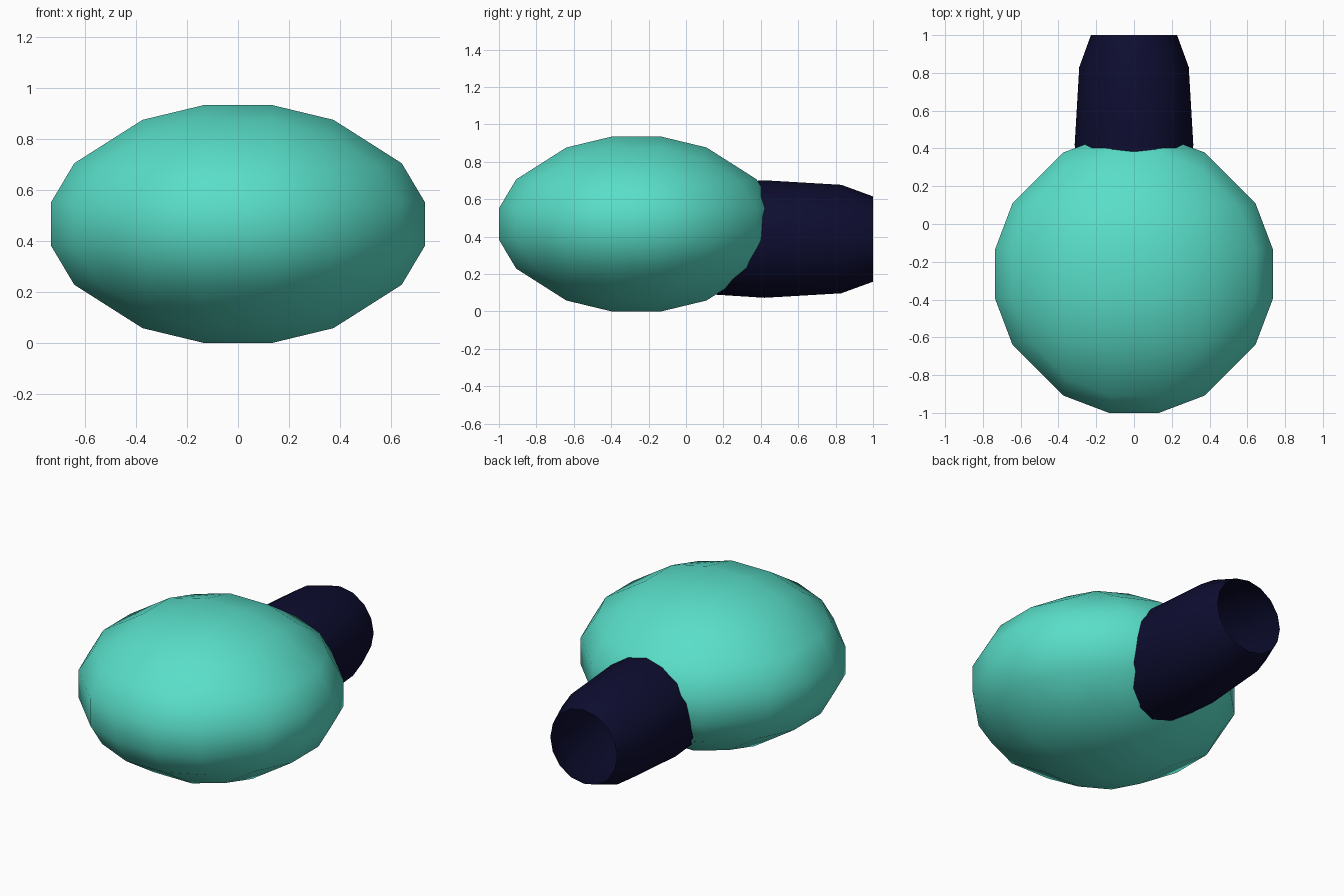
import bpy, bmesh, math
from itertools import permutations, product

if "Cube" in bpy.data.objects:
    bpy.data.objects.remove(bpy.data.objects["Cube"])


def finish(name, bm, color, angle):
    mesh = bpy.data.meshes.new(name)
    bm.to_mesh(mesh)
    bm.free()
    obj = bpy.data.objects.new(name, mesh)
    bpy.context.collection.objects.link(obj)
    mat = bpy.data.materials.new(name + "_colour")
    mat.diffuse_color = color
    mat.use_nodes = True
    mat.node_tree.nodes["Principled BSDF"].inputs["Base Color"].default_value = mat.diffuse_color
    mesh.materials.append(mat)
    bpy.ops.object.select_all(action='DESELECT')
    obj.select_set(True)
    bpy.context.view_layer.objects.active = obj
    bpy.ops.object.shade_smooth_by_angle(angle=math.radians(angle))
    return obj


# Body: faceted round form with cube symmetry, flattened in height
bm = bmesh.new()
points = set()
for seed in [(.132, .132, .735), (.132, .375, .643), (.36, .36, .55)]:
    for p in permutations(seed):
        for s in product((1, -1), repeat=3):
            points.add(tuple(a * b for a, b in zip(p, s)))
for x, y, z in sorted(points):
    bm.verts.new((x, y - .265, z * .636 + .4675))
bmesh.ops.convex_hull(bm, input=bm.verts[:])
bmesh.ops.dissolve_limit(bm, angle_limit=math.radians(1), verts=bm.verts[:], edges=bm.edges[:])
bmesh.ops.recalc_face_normals(bm, faces=bm.faces[:])
finish("round_body", bm, (.10, .73, .58, 1), 40)

# Nozzle: open barrel-shaped tube pointing backwards
bm = bmesh.new()
sides = 16
rings = []
for y, r in [(0, .285), (.17, .298), (.42, .314), (.83, .290), (1, .228)]:
    rings.append([bm.verts.new((r * math.cos(a), y, .387 + r * math.sin(a)))
                  for a in (2 * math.pi * i / sides for i in range(sides))])
for a, b in zip(rings, rings[1:]):
    for i in range(sides):
        j = (i + 1) % sides
        bm.faces.new((a[i], b[i], b[j], a[j]))
bmesh.ops.recalc_face_normals(bm, faces=bm.faces[:])
finish("rear_nozzle", bm, (.004, .004, .03, 1), 40)
